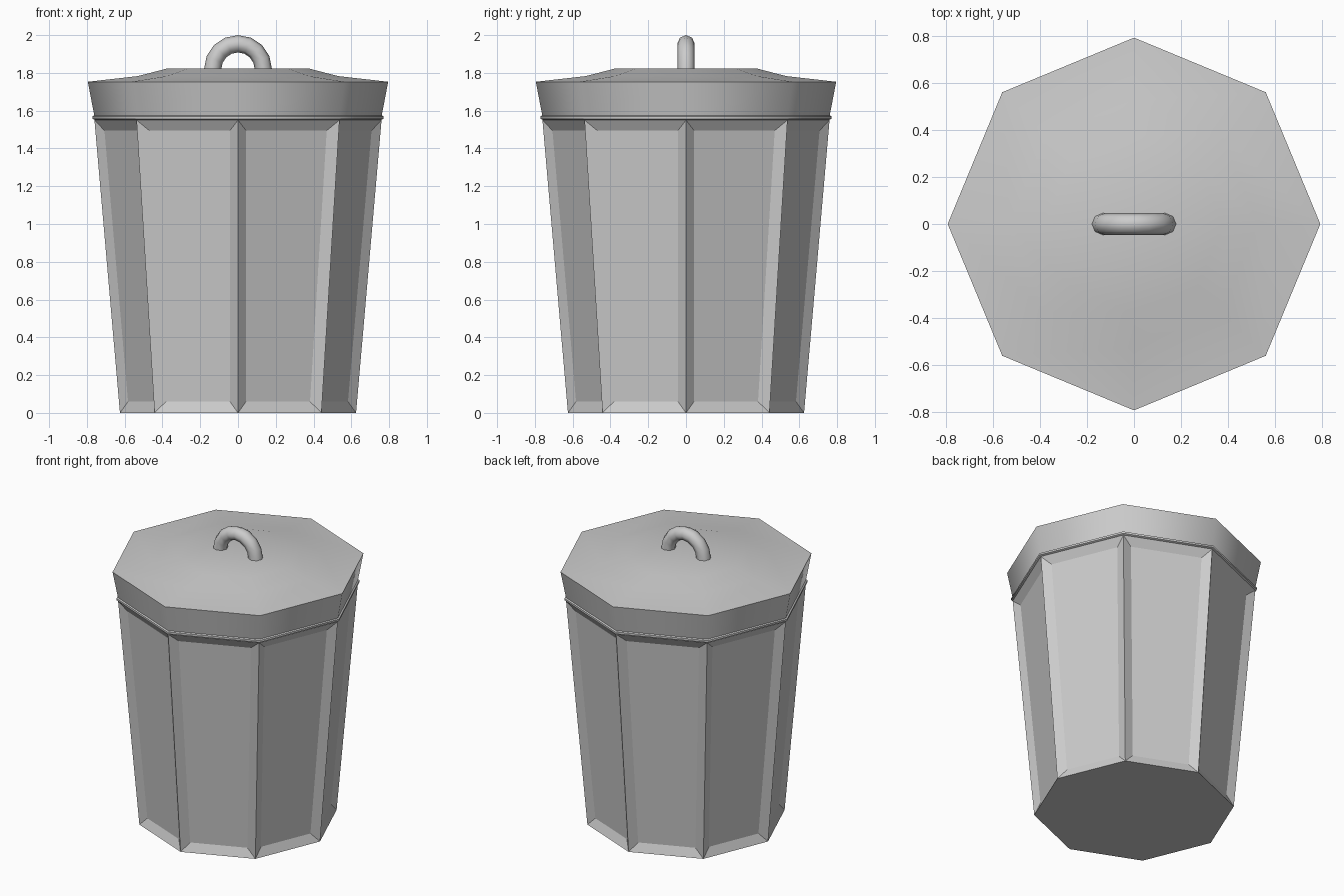
import bpy, bmesh
from math import cos, sin, pi, radians

if "Cube" in bpy.data.objects:
    bpy.data.objects.remove(bpy.data.objects["Cube"])

SIDES = 8


def finish(bm, name, angle=None):
    bmesh.ops.recalc_face_normals(bm, faces=bm.faces)
    mesh = bpy.data.meshes.new(name)
    bm.to_mesh(mesh)
    bm.free()
    ob = bpy.data.objects.new(name, mesh)
    bpy.context.collection.objects.link(ob)
    if angle is not None:
        bpy.ops.object.select_all(action='DESELECT')
        ob.select_set(True)
        bpy.context.view_layer.objects.active = ob
        bpy.ops.object.shade_smooth_by_angle(angle=radians(angle))
    return ob


def octagon_stack(profile):
    """Skin octagonal rings given as (radius, height), capped at both ends."""
    bm = bmesh.new()
    rings = [[bm.verts.new((r * cos(2 * pi * i / SIDES), r * sin(2 * pi * i / SIDES), z))
              for i in range(SIDES)] for r, z in profile]
    walls = []
    for a, b in zip(rings, rings[1:]):
        for i in range(SIDES):
            j = (i + 1) % SIDES
            walls.append(bm.faces.new((a[i], a[j], b[j], b[i])))
    bm.faces.new(rings[0][::-1])
    bm.faces.new(rings[-1])
    return bm, walls


# Tapered bin body with a recessed panel in every side
bm, walls = octagon_stack([(0.625, 0), (0.76, 1.55)])
bmesh.ops.inset_individual(bm, faces=walls, thickness=0.072, use_even_offset=True)
bmesh.ops.inset_individual(bm, faces=walls, thickness=0.058, depth=-0.028,
                           use_even_offset=True)
finish(bm, "bin_body")

# Lid: thin lower lip, flared rim and shallow raised top
bm, _ = octagon_stack([(0.757, 1.55), (0.77, 1.557), (0.77, 1.57), (0.761, 1.575),
                       (0.795, 1.753), (0.53, 1.783), (0.38, 1.822)])
finish(bm, "lid", 50)

# Arched handle: tube section swept through half a turn
bm = bmesh.new()
section = bmesh.ops.create_circle(bm, cap_ends=False, segments=8, radius=0.046)
bmesh.ops.translate(bm, verts=section["verts"], vec=(0.134, 0, 1.82))
bmesh.ops.spin(bm, geom=bm.verts[:] + bm.edges[:], cent=(0, 0, 1.82),
               axis=(0, -1, 0), angle=pi, steps=8)
bmesh.ops.holes_fill(bm, edges=[e for e in bm.edges if e.is_boundary], sides=0)
finish(bm, "lid_handle", 50)
